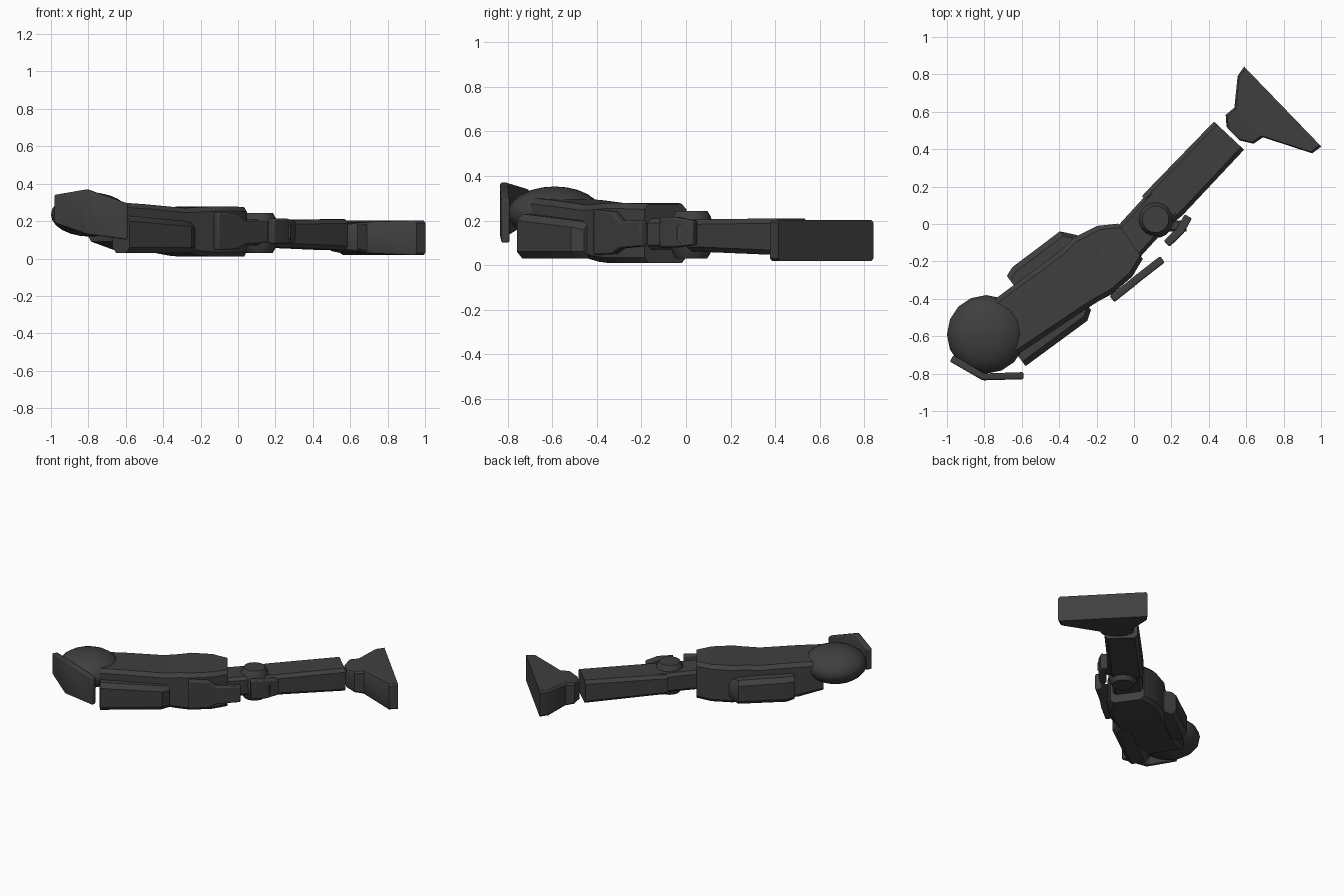
import bpy, bmesh, math
from mathutils import Vector

if "Cube" in bpy.data.objects:
    bpy.data.objects.remove(bpy.data.objects["Cube"])

mat = bpy.data.materials.new("dark_grey")
mat.diffuse_color = (0.05, 0.05, 0.05, 1)
mat.use_nodes = True
mat.node_tree.nodes["Principled BSDF"].inputs["Base Color"].default_value = mat.diffuse_color


def finish(name, bm, bevel=0):
    bmesh.ops.recalc_face_normals(bm, faces=bm.faces)
    me = bpy.data.meshes.new(name)
    bm.to_mesh(me)
    bm.free()
    ob = bpy.data.objects.new(name, me)
    bpy.context.collection.objects.link(ob)
    me.materials.append(mat)
    if bevel:
        m = ob.modifiers.new("bevel", 'BEVEL')
        m.width, m.segments = bevel, 2
    bpy.ops.object.select_all(action='DESELECT')
    ob.select_set(True)
    bpy.context.view_layer.objects.active = ob
    bpy.ops.object.shade_smooth_by_angle(angle=math.radians(35))
    return ob


def loft(name, origin, angle, stations, c=0.02):
    """Chamfered box sections (u, v0, v1, z0, z1) along a flat axis."""
    a = math.radians(angle)
    du, dv = Vector((math.cos(a), math.sin(a))), Vector((-math.sin(a), math.cos(a)))
    bm = bmesh.new()
    rings = []
    for u, v0, v1, z0, z1 in stations:
        sec = [(v0 + c, z0), (v1 - c, z0), (v1, z0 + c), (v1, z1 - c),
               (v1 - c, z1), (v0 + c, z1), (v0, z1 - c), (v0, z0 + c)]
        ring = []
        for v, z in sec:
            p = Vector(origin) + du * u + dv * v
            ring.append(bm.verts.new((p.x, p.y, z)))
        rings.append(ring)
    for r, s in zip(rings, rings[1:]):
        for i in range(8):
            j = (i + 1) % 8
            bm.faces.new((r[i], r[j], s[j], s[i]))
    bm.faces.new(rings[0])
    bm.faces.new(rings[-1])
    return finish(name, bm)


def strip(name, path, t, bevel=0.008):
    """Bent upright plate along (x, y, z0, z1) points, thickness t to the left."""
    bm = bmesh.new()
    rings = []
    for i, (x, y, z0, z1) in enumerate(path):
        p, q = path[max(i - 1, 0)], path[min(i + 1, len(path) - 1)]
        d = Vector((q[0] - p[0], q[1] - p[1])).normalized()
        nx, ny = x - d.y * t, y + d.x * t
        rings.append([bm.verts.new(k) for k in
                      ((x, y, z0), (nx, ny, z0), (nx, ny, z1), (x, y, z1))])
    for r, s in zip(rings, rings[1:]):
        for i in range(4):
            j = (i + 1) % 4
            bm.faces.new((r[i], r[j], s[j], s[i]))
    bm.faces.new(rings[0])
    bm.faces.new(rings[-1])
    return finish(name, bm, bevel)


def ellipsoid(name, centre, rx, rz, seg=20, flat=None):
    bm = bmesh.new()
    bmesh.ops.create_uvsphere(bm, u_segments=seg, v_segments=12, radius=1)
    for v in bm.verts:
        v.co = Vector((v.co.x * rx, v.co.y * rx, v.co.z * rz))
        if flat:
            v.co.z = max(-flat, min(flat, v.co.z))
        v.co += Vector(centre)
    return finish(name, bm)


# Rounded end and the bent plate covering it
ellipsoid("end_ball", (-0.79, -0.59, 0.235), 0.21, 0.118, 16)
strip("end_plate", [(-0.985, -0.735, 0.19, 0.34), (-0.81, -0.836, 0.13, 0.37),
                    (-0.59, -0.83, 0.10, 0.295)], 0.038)

# Main body with side bulges
B = (-0.71, -0.57)
loft("main_body", B, 35, [
    (0.00, -0.155, 0.155, 0.09, 0.30), (0.17, -0.16, 0.16, 0.04, 0.29),
    (0.42, -0.165, 0.165, 0.03, 0.27), (0.52, -0.17, 0.17, 0.015, 0.275),
    (0.60, -0.18, 0.185, 0.01, 0.278), (0.74, -0.165, 0.165, 0.01, 0.278),
    (0.84, -0.12, 0.11, 0.01, 0.275)], 0.025)
loft("left_bulge", B, 37, [
    (0.20, 0.12, 0.215, 0.05, 0.22), (0.25, 0.10, 0.235, 0.04, 0.22),
    (0.57, 0.10, 0.235, 0.03, 0.20), (0.63, 0.08, 0.165, 0.04, 0.19)], 0.03)
loft("right_bulge", B, 37, [
    (-0.01, -0.23, -0.08, 0.03, 0.23), (0.40, -0.235, -0.08, 0.03, 0.20),
    (0.45, -0.20, -0.08, 0.03, 0.19)], 0.03)

# Neck, joint discs and long arm
loft("neck", (-0.06, -0.13), 46.8, [
    (0, -0.10, 0.10, 0.07, 0.21), (0.34, -0.095, 0.105, 0.07, 0.205)])
ellipsoid("joint_knob", (0.115, 0.025, 0.137), 0.1, 0.16, 20, 0.107)
loft("long_arm", (0.135, 0.075), 46.8, [
    (-0.01, -0.10, 0.118, 0.06, 0.20), (0.06, -0.11, 0.118, 0.06, 0.205),
    (0.545, -0.11, 0.11, 0.045, 0.21)], 0.022)

# Small guards beside the neck
strip("neck_guard", [(-0.105, -0.418, 0.045, 0.25), (0.0, -0.335, 0.05, 0.24),
                     (0.04, -0.302, 0.075, 0.20), (0.165, -0.205, 0.085, 0.20)], 0.042)
strip("joint_guard", [(0.19, -0.122, 0.08, 0.215), (0.265, -0.05, 0.08, 0.215),
                      (0.31, 0.03, 0.09, 0.20)], 0.045)
loft("joint_guard_mount", (0.18, -0.01), 0, [
    (0, -0.03, 0.03, 0.10, 0.18), (0.1, -0.03, 0.03, 0.10, 0.18)], 0.01)

# Flared foot
loft("flared_foot", (0.795, 0.628), 44, [
    (-0.292, 0.03, 0.13, 0.05, 0.175), (-0.25, -0.035, 0.18, 0.04, 0.19),
    (-0.19, -0.045, 0.175, 0.03, 0.195), (-0.06, -0.29, 0.285, 0.018, 0.203),
    (0.0, -0.297, 0.297, 0.018, 0.203)], 0.012)
